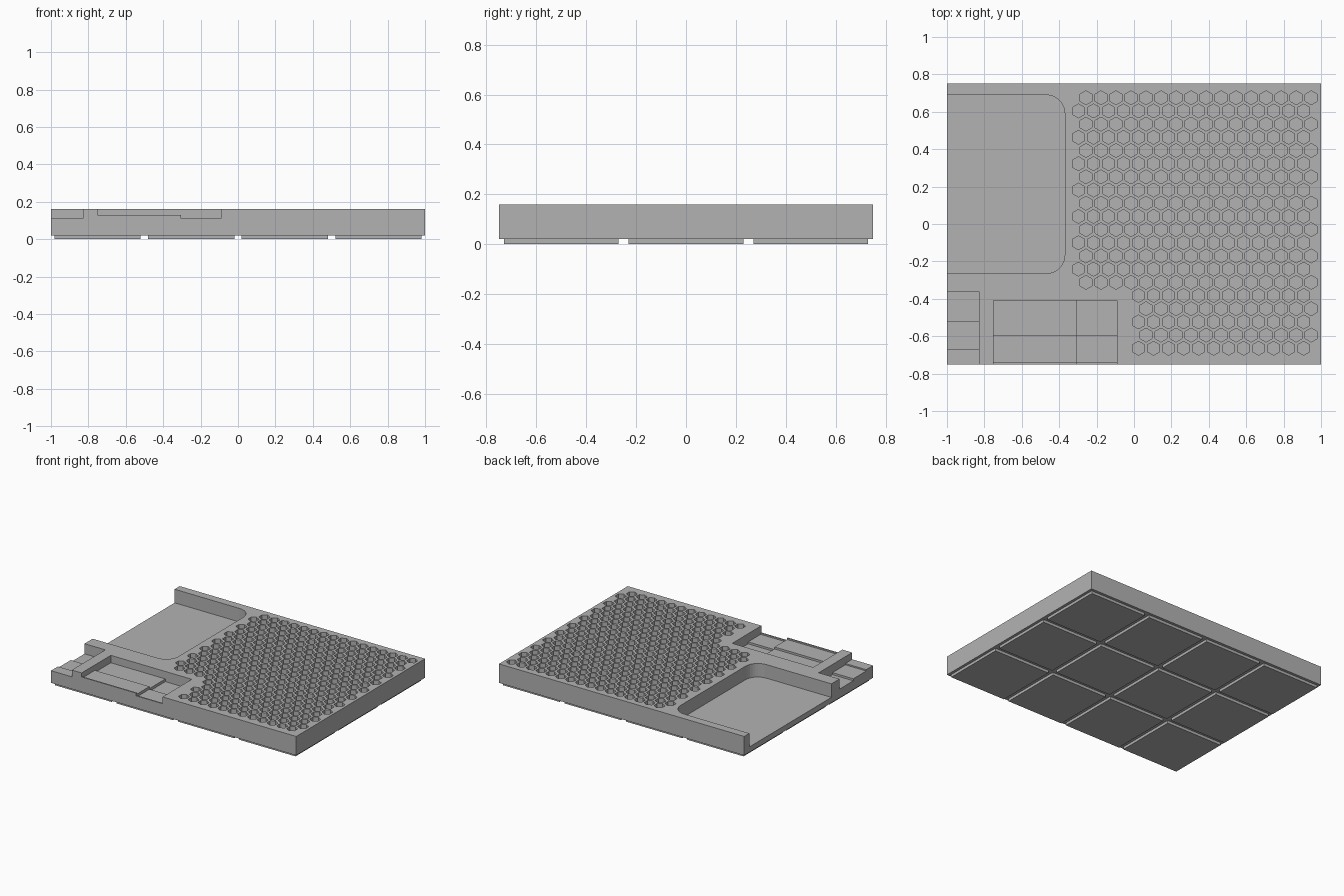
import bpy, bmesh, math

if "Cube" in bpy.data.objects:
    bpy.data.objects.remove(bpy.data.objects["Cube"])

grey = bpy.data.materials.new("plain grey")
grey.use_nodes = True
colour = (0.45, 0.45, 0.45, 1)
grey.diffuse_color = colour
grey.node_tree.nodes["Principled BSDF"].inputs["Base Color"].default_value = colour

TOP, BASE, ABOVE = 0.16, 0.02, 0.3


def add_prism(bm, points, axis, start, end):
    """Extrude an outline along one axis (0 = x with yz points, 2 = z with xy points)."""
    def place(p, t):
        return (t, p[0], p[1]) if axis == 0 else (p[0], p[1], t)
    face = bm.faces.new([bm.verts.new(place(p, start)) for p in points])
    moved = bmesh.ops.extrude_face_region(bm, geom=[face])["geom"]
    shift = [0, 0, 0]
    shift[axis] = end - start
    bmesh.ops.translate(bm, vec=shift, verts=[v for v in moved if isinstance(v, bmesh.types.BMVert)])


def finish(bm, name):
    bmesh.ops.recalc_face_normals(bm, faces=bm.faces)
    mesh = bpy.data.meshes.new(name)
    bm.to_mesh(mesh)
    bm.free()
    mesh.materials.append(grey)
    obj = bpy.data.objects.new(name, mesh)
    bpy.context.collection.objects.link(obj)
    return obj


def prism(name, points, axis, start, end):
    bm = bmesh.new()
    add_prism(bm, points, axis, start, end)
    return finish(bm, name)


def rectangle(x0, x1, y0, y1):
    return [(x0, y0), (x1, y0), (x1, y1), (x0, y1)]


def carve(target, cutter):
    bpy.context.view_layer.objects.active = target
    mod = target.modifiers.new("carve", "BOOLEAN")
    mod.operation, mod.solver, mod.object = "DIFFERENCE", "EXACT", cutter
    bpy.ops.object.modifier_apply(modifier=mod.name)
    bpy.data.objects.remove(cutter)


def step_profile(steps, back):
    """Floor that steps down towards the back: steps are (front y, floor z)."""
    points = [(steps[0][0], ABOVE)]
    ends = [s[0] for s in steps[1:]] + [back]
    for (y, z), end in zip(steps, ends):
        points += [(y, z), (end, z)]
    return points + [(back, ABOVE)]


# Main slab
slab = prism("slab", rectangle(-1, 1, -0.75, 0.75), 2, BASE, TOP)

# Open-sided tray with rounded inner corners
RADIUS = 0.1
outline = [(-1.1, 0.69), (-1.1, -0.265)]
for cy, first in ((-0.265 + RADIUS, -90), (0.69 - RADIUS, 0)):
    for i in range(9):
        a = math.radians(first + i * 90 / 8)
        outline.append((-0.37 - RADIUS + RADIUS * math.cos(a), cy + RADIUS * math.sin(a)))
carve(slab, prism("tray_cutter", outline, 2, 0.06, ABOVE))

# Stepped front pocket: the deeper end first, then the shallower length
for x0, x1, drop in ((-0.305, -0.09, 0.02), (-0.75, -0.305, 0)):
    steps = [(-0.85, 0.13 - drop), (-0.74, 0.12 - drop), (-0.595, 0.105 - drop)]
    carve(slab, prism("pocket_cutter", step_profile(steps, -0.41), 0, x0, x1))

# Stepped notch at the front corner
steps = [(-0.85, 0.11), (-0.67, 0.10), (-0.52, 0.085)]
carve(slab, prism("notch_cutter", step_profile(steps, -0.36), 0, -1.1, -0.83))

# Honeycomb of hexagonal sockets
PITCH, SIZE = 0.0803, 0.037
bm = bmesh.new()
for row in range(20):
    y = 0.675 - row * 0.0705
    first_x = -0.257 - (row % 2) * PITCH / 2
    for col in range(0 if row < 15 else 4, 16):
        x = first_x + col * PITCH
        hexagon = [(x + SIZE * math.sin(k * math.pi / 3), y + SIZE * math.cos(k * math.pi / 3))
                   for k in range(6)]
        add_prism(bm, hexagon, 2, 0.06, ABOVE)
carve(slab, finish(bm, "socket_cutter"))

# Grid of square feet
for i in range(4):
    for j in range(3):
        x, y = -0.75 + i * 0.5, -0.5 + j * 0.5
        prism(f"foot_{i + 1}_{j + 1}", rectangle(x - 0.23, x + 0.23, y - 0.23, y + 0.23), 2, 0, BASE)
